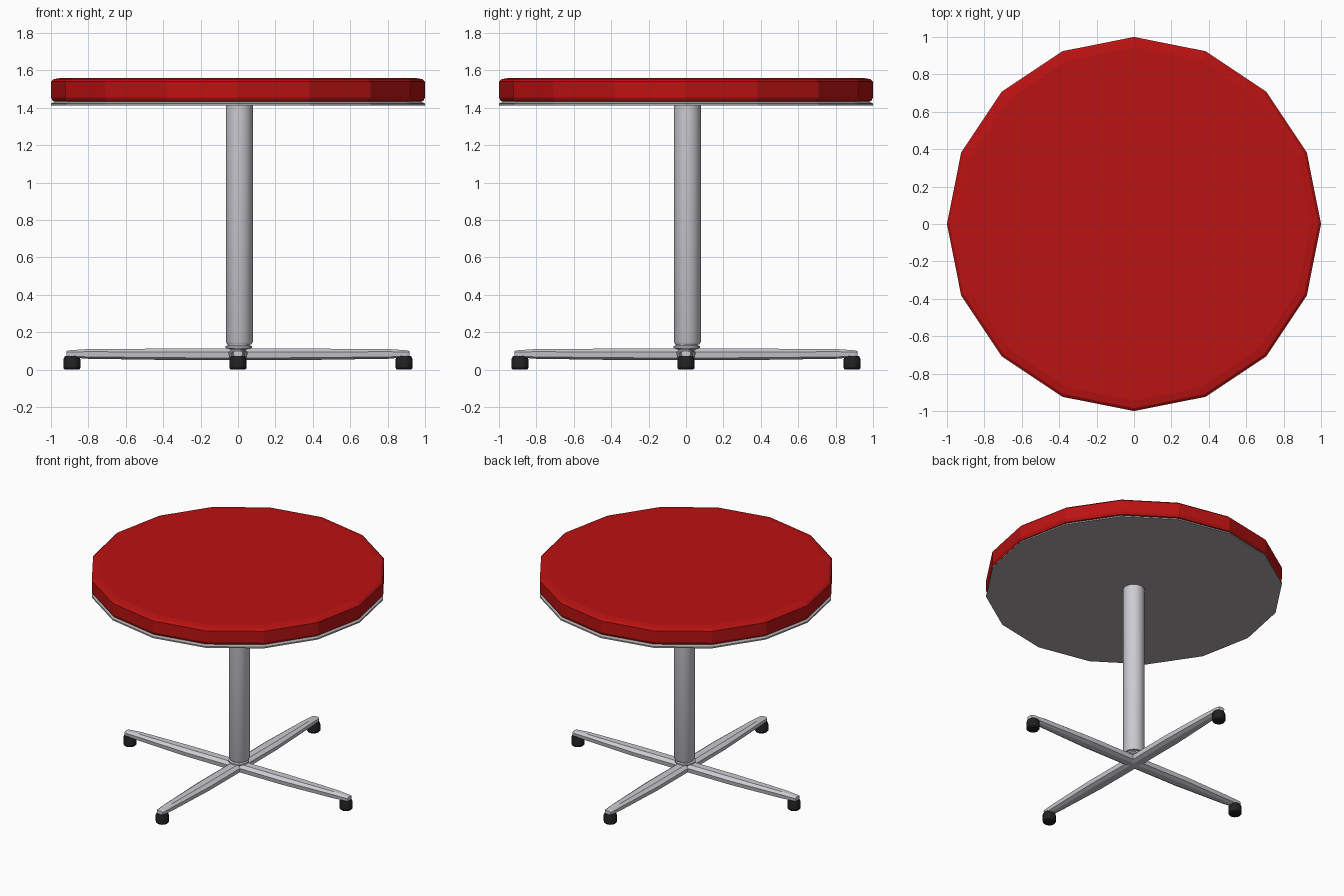
import bpy, math

if "Cube" in bpy.data.objects:
    bpy.data.objects.remove(bpy.data.objects["Cube"])


def material(name, rgb):
    m = bpy.data.materials.new(name)
    m.diffuse_color = (*rgb, 1)
    m.use_nodes = True
    m.node_tree.nodes["Principled BSDF"].inputs["Base Color"].default_value = m.diffuse_color
    return m


RED = material("red cushion", (0.50, 0.006, 0.006))
PLATE = material("warm grey plate", (0.42, 0.39, 0.40))
METAL = material("light metal", (0.60, 0.60, 0.64))
BLACK = material("black rubber", (0.015, 0.015, 0.016))


def rings_to_object(name, rings, mat, smooth=None):
    """Skin a stack of equal-length rings and cap both ends."""
    n = len(rings[0])
    verts = [v for r in rings for v in r]
    faces = [(k * n + i, k * n + (i + 1) % n, (k + 1) * n + (i + 1) % n, (k + 1) * n + i)
             for k in range(len(rings) - 1) for i in range(n)]
    faces += [tuple(reversed(range(n))), tuple(range(len(verts) - n, len(verts)))]
    me = bpy.data.meshes.new(name)
    me.from_pydata(verts, [], faces)
    me.materials.append(mat)
    ob = bpy.data.objects.new(name, me)
    bpy.context.collection.objects.link(ob)
    bpy.ops.object.select_all(action='DESELECT')
    ob.select_set(True)
    bpy.context.view_layer.objects.active = ob
    bpy.ops.object.mode_set(mode='EDIT')
    bpy.ops.mesh.select_all(action='SELECT')
    bpy.ops.mesh.normals_make_consistent(inside=False)
    bpy.ops.object.mode_set(mode='OBJECT')
    if smooth:
        bpy.ops.object.shade_smooth_by_angle(angle=math.radians(smooth))
    return ob


def lathe(name, profile, sides, mat, centre=(0, 0), smooth=None):
    rings = [[(centre[0] + r * math.cos(2 * math.pi * i / sides),
               centre[1] + r * math.sin(2 * math.pi * i / sides), z)
              for i in range(sides)] for r, z in profile]
    return rings_to_object(name, rings, mat, smooth)


# Sixteen-sided cushion and the plate below it
lathe("seat_cushion", [(0.96, 1.428), (0.99, 1.436), (1.0, 1.455), (1.0, 1.54),
                       (0.985, 1.553), (0.945, 1.56)], 16, RED)
lathe("seat_plate", [(1.0, 1.413), (1.0, 1.423), (0.975, 1.433)], 16, PLATE)

# Column with its stepped collar
lathe("column", [(0.065, 0.135), (0.072, 0.148), (0.072, 1.414)], 20, METAL,
      (0.007, 0.007), 35)
lathe("collar", [(0.05, 0.09), (0.055, 0.108), (0.07, 0.116), (0.07, 0.126),
                 (0.058, 0.13), (0.058, 0.14)], 20, METAL, (0.004, 0.004), 35)

# Four tapering legs with rubber feet: stations are
# (distance, half width, bottom z, lower side z, upper side z, top z)
stations = [(0.0, 0.05, 0.05, 0.062, 0.094, 0.112),
            (0.40, 0.052, 0.052, 0.064, 0.094, 0.112),
            (0.80, 0.036, 0.058, 0.068, 0.096, 0.110),
            (0.905, 0.030, 0.066, 0.072, 0.094, 0.103),
            (0.918, 0.024, 0.070, 0.074, 0.092, 0.099)]
for k, side in enumerate(("right", "back", "left", "front")):
    c, s = round(math.cos(k * math.pi / 2)), round(math.sin(k * math.pi / 2))
    rings = []
    for d, w, zb, zl, zu, zt in stations:
        section = [(-0.4 * w, zb), (0.4 * w, zb), (0.9 * w, zl), (w, zu),
                   (0.5 * w, zt), (-0.5 * w, zt), (-w, zu), (-0.9 * w, zl)]
        rings.append([(c * d - s * t, s * d + c * t, z) for t, z in section])
    rings_to_object(side + "_leg", rings, METAL)
    lathe(side + "_foot", [(0.039, 0.0), (0.045, 0.008), (0.045, 0.056), (0.038, 0.072)],
          12, BLACK, (c * 0.888, s * 0.888), 35)
